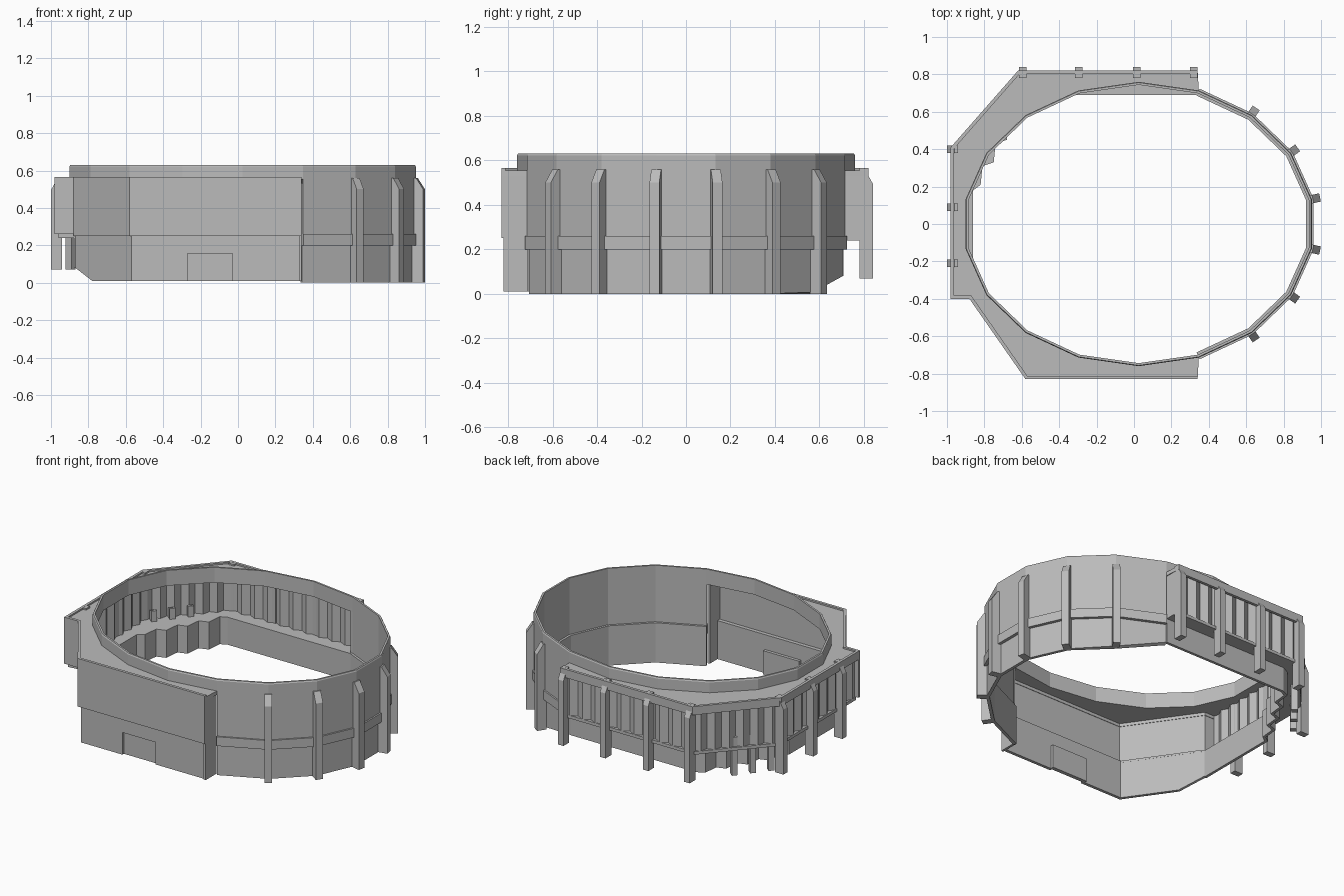
import bpy, bmesh, math
from mathutils import Vector

cube = bpy.data.objects.get("Cube")
if cube:
    bpy.data.objects.remove(cube)

grey = bpy.data.materials.new("concrete_grey")
grey.use_nodes = True
COLOUR = (0.5, 0.5, 0.5, 1)
grey.diffuse_color = COLOUR
grey.node_tree.nodes["Principled BSDF"].inputs["Base Color"].default_value = COLOUR


def finish(name, bm):
    bmesh.ops.recalc_face_normals(bm, faces=bm.faces)
    mesh = bpy.data.meshes.new(name)
    bm.to_mesh(mesh)
    bm.free()
    mesh.materials.append(grey)
    obj = bpy.data.objects.new(name, mesh)
    bpy.context.scene.collection.objects.link(obj)
    return obj


def prism(name, outline, z0, z1):
    """Extrude a plan outline between two heights."""
    bm = bmesh.new()
    face = bm.faces.new([bm.verts.new((x, y, z0)) for x, y in outline])
    new = bmesh.ops.extrude_face_region(bm, geom=[face])["geom"]
    for v in new:
        if isinstance(v, bmesh.types.BMVert):
            v.co.z = z1
    return finish(name, bm)


def sweep(name, path, profile, closed=False, lift=None):
    """Carry a closed (outward, z) profile along a counterclockwise plan path."""
    bm = bmesh.new()
    pts = [Vector(p) for p in path]
    n, k = len(pts), len(profile)
    rows = []
    for i, p in enumerate(pts):
        normals = []
        for a, b in ((i - 1, i), (i, i + 1)):
            if closed or (a >= 0 and b < n):
                d = (pts[b % n] - pts[a % n]).normalized()
                normals.append(Vector((d.y, -d.x)))
        m = sum(normals, Vector((0, 0))).normalized()
        m /= max(0.4, m.dot(normals[0]))
        rows.append([bm.verts.new((p.x + m.x * o, p.y + m.y * o, z))
                     for o, z in profile])
    for i in range(n if closed else n - 1):
        a, b = rows[i], rows[(i + 1) % n]
        for j in range(k):
            bm.faces.new((a[j], b[j], b[(j + 1) % k], a[(j + 1) % k]))
    if not closed:
        bm.faces.new(rows[0])
        bm.faces.new(rows[-1])
    if lift:
        for v in bm.verts:
            v.co.z = max(v.co.z, lift(v.co))
    return finish(name, bm)


def wall(thick, z0, z1):
    return [(0, z0), (0, z1), (-thick, z1), (-thick, z0)]


def rib(name, x, y, angle, depth, width, z0, z1, chamfer):
    """Upright with its outer top corner cut, facing along angle."""
    out = Vector((math.cos(angle), math.sin(angle)))
    side = Vector((-out.y, out.x)) * width / 2
    bm = bmesh.new()
    shape = [(0, z0), (depth, z0), (depth, z1 - chamfer), (depth * 0.35, z1), (0, z1)]
    ends = []
    for s in (-1, 1):
        ends.append([bm.verts.new((x + out.x * d + side.x * s,
                                   y + out.y * d + side.y * s, z)) for d, z in shape])
        bm.faces.new(ends[-1])
    for j in range(5):
        k = (j + 1) % 5
        bm.faces.new((ends[0][j], ends[0][k], ends[1][k], ends[1][j]))
    return finish(name, bm)


def oval(deg):
    a = math.radians(deg)
    return (0.025 + 0.94 * math.cos(a), 0.76 * math.sin(a))


# Upper rim, a closed eighteen-sided oval
sweep("upper_rim", [oval(a) for a in range(10, 370, 20)],
      [(0, 0.53), (0, 0.622), (-0.004, 0.63), (-0.016, 0.63), (-0.016, 0.53)], closed=True)

# Curved bowl wall with a projecting band
bowl = [oval(a) for a in range(-70, 71, 20)]
sweep("bowl_wall", bowl, wall(0.015, 0.2, 0.54))
sweep("bowl_band", bowl, [(0.01, 0.2), (0.01, 0.26), (-0.03, 0.26), (-0.03, 0.2)])
sweep("bowl_base", bowl, [(-0.01, 0), (-0.01, 0.21), (-0.03, 0.21), (-0.03, 0)],
      lift=lambda c: min(0.08, (c.y - 0.56) * 0.55))
for i, deg in enumerate(range(-50, 51, 20)):
    x, y = oval(deg)
    c, s = math.cos(math.radians(deg)), math.sin(math.radians(deg))
    angle = math.atan2(s / 0.76, c / 0.94)
    rib(f"bowl_rib_{i}", x - 0.015 * c, y - 0.015 * s, angle, 0.06, 0.045, 0, 0.56, 0.06)

# Roof deck around the rim, with a raised edge
back_edge = [(0.34, 0.82), (-0.62, 0.82), (-0.98, 0.41), (-0.98, -0.4)]
front_edge = [(-0.98, -0.4), (-0.88, -0.4), (-0.58, -0.83), (0.34, -0.83)]
deck_edge = back_edge + front_edge[1:]
prism("roof_deck", deck_edge + [oval(a) for a in range(290, 69, -20)], 0.53, 0.555)
sweep("roof_edge", deck_edge, wall(0.018, 0.51, 0.565))

# Front building, upper storey overhanging the lower one
sweep("front_upper_wall", front_edge, wall(0.015, 0.26, 0.56))
sweep("front_upper_ledge", front_edge[1:], wall(0.04, 0.25, 0.262))
front_low = [(-0.87, -0.38), (-0.78, -0.51), (-0.57, -0.81), (0.34, -0.81)]
lower = sweep("front_lower_wall", front_low, wall(0.02, 0.01, 0.26),
              lift=lambda c: 0.08 if c.x < -0.83 else 0)
prism("front_end_wall", [(0.325, -0.82), (0.34, -0.82), (0.34, -0.71), (0.325, -0.71)], 0.01, 0.55)
prism("back_end_wall", [(0.325, 0.70), (0.34, 0.70), (0.34, 0.81), (0.325, 0.81)], 0.26, 0.55)

# Recessed front door
cutter = prism("door_cutter", [(-0.27, -0.9), (-0.03, -0.9), (-0.03, -0.75), (-0.27, -0.75)], -0.1, 0.155)
cutter.hide_render = True
cutter.hide_viewport = True
cut = lower.modifiers.new("door_opening", "BOOLEAN")
cut.operation = "DIFFERENCE"
cut.object = cutter
prism("front_door", [(-0.28, -0.795), (-0.02, -0.795), (-0.02, -0.77), (-0.28, -0.77)], 0.01, 0.165)

# Back gallery shelf with a stepped corner
inner = [(0.34, 0.69), (-0.56, 0.69)]
for i in range(4):
    x, y = -0.60 - i * 0.07, 0.67 - i * 0.12
    inner += [(x, y), (x - 0.01, y - 0.1)]
inner += [(-0.86, 0.18), (-0.86, -0.38)]
prism("gallery_shelf", inner + [(-0.96, -0.39), (-0.96, 0.40), (-0.61, 0.80), (0.34, 0.80)], 0.24, 0.26)
sweep("gallery_lower_wall", inner, [(0.018, 0.08), (0.018, 0.25), (0, 0.25), (0, 0.08)])

# Corrugated gallery screen
folds = []
line = [Vector(p) for p in ((0.33, 0.79), (-0.605, 0.79), (-0.95, 0.395), (-0.95, -0.39))]
for a, b in zip(line, line[1:]):
    d = b - a
    out = Vector((d.y, -d.x)).normalized()
    count = 2 * round(d.length / 0.09)
    for i in range(count):
        folds.append(a + d * i / count + out * (0.012 if i % 2 else -0.012))
sweep("gallery_screen", folds + [line[-1]], wall(0.01, 0.26, 0.54))

# Free-standing gallery ribs
for i, x in enumerate((-0.595, -0.295, 0.015, 0.32)):
    rib(f"back_rib_{i}", x, 0.78, math.pi / 2, 0.06, 0.04, 0.07, 0.565, 0.07)
for i, y in enumerate((0.4, 0.09, -0.21)):
    rib(f"side_rib_{i}", -0.94, y, math.pi, 0.06, 0.04, 0.07, 0.565, 0.07)

# Short corner posts through the shelf
for i, (x, y) in enumerate(((-0.74, 0.57), (-0.81, 0.48), (-0.88, 0.39))):
    rib(f"corner_post_{i}", x, y, math.radians(139), 0.04, 0.035, 0.07, 0.33, 0.01)
